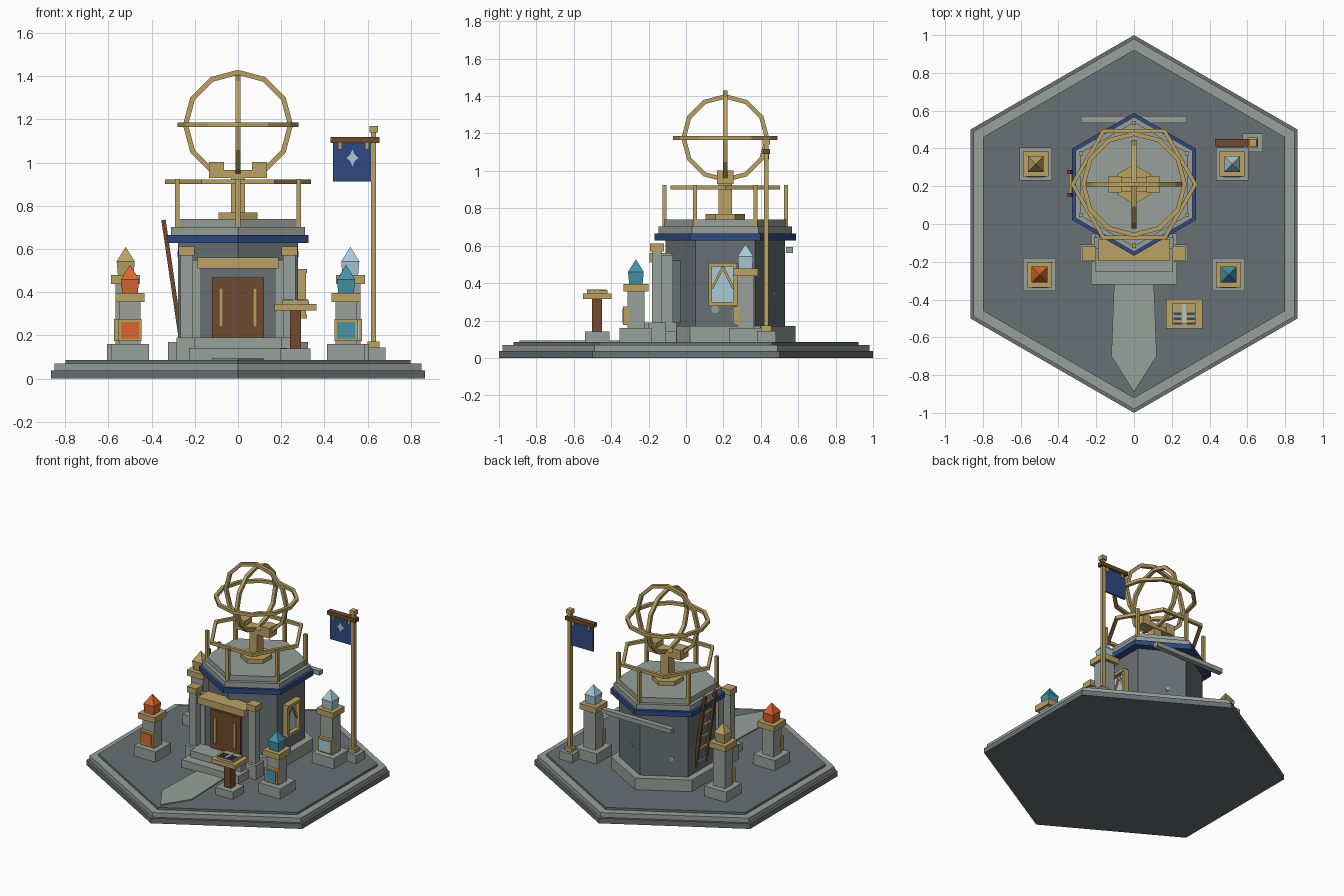
import bpy, bmesh, math
from mathutils import Matrix, Vector

if "Cube" in bpy.data.objects:
    bpy.data.objects.remove(bpy.data.objects["Cube"])


def srgb(*c):
    return [((v / 255 + 0.055) / 1.055) ** 2.4 for v in c] + [1]


COLOURS = {
    "dark_stone": (104, 112, 116), "light_stone": (152, 160, 154), "brass": (186, 162, 100),
    "deep_blue": (48, 72, 128), "wood": (112, 74, 46), "orange": (218, 102, 48),
    "teal": (70, 146, 170), "pale_blue": (168, 204, 216)}
MATS = {}
for key, rgb in COLOURS.items():
    MATS[key] = bpy.data.materials.new(key)
    MATS[key].diffuse_color = srgb(*rgb)


def finish(name, bm, mat):
    bmesh.ops.recalc_face_normals(bm, faces=bm.faces)
    me = bpy.data.meshes.new(name)
    bm.to_mesh(me)
    bm.free()
    me.materials.append(MATS[mat])
    ob = bpy.data.objects.new(name, me)
    bpy.context.collection.objects.link(ob)
    return ob


def box(name, x, y, z, mat):
    """Box from (min, max) pairs."""
    bm = bmesh.new()
    size = Matrix.Diagonal((x[1] - x[0], y[1] - y[0], z[1] - z[0], 1))
    mid = Matrix.Translation((sum(x) / 2, sum(y) / 2, sum(z) / 2))
    bmesh.ops.create_cube(bm, size=1, matrix=mid @ size)
    return finish(name, bm, mat)


def post(name, cx, cy, hx, hy, z0, z1, mat):
    return box(name, (cx - hx, cx + hx), (cy - hy, cy + hy), (z0, z1), mat)


def loft(name, centre, levels, n, start, mat):
    """Stacked n-gons from (radius, z) levels."""
    bm = bmesh.new()
    rows = []
    for r, z in levels:
        rows.append([bm.verts.new((centre[0] + r * math.cos(start + math.tau * i / n),
                                   centre[1] + r * math.sin(start + math.tau * i / n), z))
                     for i in range(n)])
    for a, b in zip(rows, rows[1:]):
        for i in range(n):
            j = (i + 1) % n
            bm.faces.new((a[i], a[j], b[j], b[i]))
    bm.faces.new(rows[0][::-1])
    bm.faces.new(rows[-1])
    return finish(name, bm, mat)


def ring(name, loc, rot, r, width, height, n, mat):
    """Faceted hoop with a rectangular section."""
    bm = bmesh.new()
    rows = []
    for i in range(n):
        a = math.tau * i / n
        rows.append([bm.verts.new((q * math.cos(a), q * math.sin(a), h)) for q, h in
                     ((r, -height / 2), (r, height / 2), (r - width, height / 2), (r - width, -height / 2))])
    for i in range(n):
        a, b = rows[i], rows[(i + 1) % n]
        for k in range(4):
            bm.faces.new((a[k], b[k], b[(k + 1) % 4], a[(k + 1) % 4]))
    ob = finish(name, bm, mat)
    ob.location, ob.rotation_euler = loc, rot
    return ob


def plate(name, pts, depth, mat):
    """Flat outline extruded along depth."""
    bm = bmesh.new()
    f = bm.faces.new([bm.verts.new(p) for p in pts])
    ext = bmesh.ops.extrude_face_region(bm, geom=[f])
    bmesh.ops.translate(bm, vec=depth, verts=[v for v in ext["geom"] if isinstance(v, bmesh.types.BMVert)])
    return finish(name, bm, mat)


def beam(name, a, b, w, d, mat):
    """Bar between two points."""
    a, b = Vector(a), Vector(b)
    bm = bmesh.new()
    bmesh.ops.create_cube(bm, size=1, matrix=Matrix.Diagonal((w, d, (b - a).length, 1)))
    ob = finish(name, bm, mat)
    ob.location = (a + b) / 2
    ob.rotation_euler = (b - a).to_track_quat('Z', 'Y').to_euler()
    return ob


UP = math.pi / 2
C = (0, 0.21)

# Hexagonal terrace and pointed path
loft("terrace_foot", (0, 0), [(1, 0), (1, .037)], 6, UP, "dark_stone")
loft("terrace_rim", (0, 0), [(.98, .037), (.98, .07)], 6, UP, "light_stone")
loft("terrace_floor", (0, 0), [(.922, .07), (.922, .086)], 6, UP, "dark_stone")
plate("path", [(-.105, -.3, .084), (-.12, -.7, .084), (0, -.89, .084), (.12, -.7, .084), (.105, -.3, .084)],
      (0, 0, .01), "light_stone")

# Tower body and roof tiers
loft("tower_foundation", C, [(.375, .084), (.375, .17)], 6, UP, "light_stone")
loft("tower_wall", C, [(.32, .17), (.32, .64)], 6, UP, "dark_stone")
loft("blue_band", C, [(.378, .628), (.378, .664)], 6, UP, "deep_blue")
loft("roof_lower", C, [(.357, .664), (.357, .702)], 6, UP, "light_stone")
loft("roof_upper", C, [(.33, .702), (.33, .74)], 6, UP, "light_stone")
box("rear_beam", (-.28, .28), (.535, .572), (.56, .592), "light_stone")

# Wall patches: angle of face, offset along it, height
for k, (ang, off, z, s) in enumerate([(0, -.055, .26, .022), (60, .04, .34, .016), (-60, -.02, .34, .018),
                                      (120, .05, .3, .018)]):
    a = math.radians(ang)
    nrm, tan = Vector((math.cos(a), math.sin(a), 0)), Vector((-math.sin(a), math.cos(a), 0))
    base = Vector((0, .21, z)) + nrm * .275 + tan * off
    plate(f"wall_patch_{k}", [base + tan * s * math.cos(math.tau * i / 6) + Vector((0, 0, s * math.sin(math.tau * i / 6)))
                              for i in range(6)], nrm * .008, "light_stone")

# Entrance: steps, porch, door
box("step_lower", (-.228, .228), (-.32, -.05), (.084, .142), "light_stone")
box("step_upper", (-.203, .203), (-.255, -.05), (.142, .19), "light_stone")
box("porch_panel", (-.185, .185), (-.125, -.03), (.19, .52), "dark_stone")
box("lintel", (-.187, .187), (-.195, -.08), (.51, .56), "brass")
for s, side in ((-1, "left"), (1, "right")):
    post(f"jamb_{side}", s * .193, -.1, .018, .03, .17, .55, "light_stone")
    post(f"column_base_{side}", s * .24, -.155, .045, .047, .084, .19, "light_stone")
    post(f"column_{side}", s * .238, -.155, .029, .026, .19, .57, "light_stone")
    post(f"column_cap_{side}", s * .238, -.155, .037, .037, .57, .612, "brass")
    post(f"door_{side}", s * .0605, -.13, .0595, .012, .19, .468, "wood")
    post(f"door_handle_{side}", s * .078, -.147, .009, .007, .24, .42, "brass")

# Side window
WX = .277
box("window_pane", (WX - .01, WX + .012), (.13, .262), (.29, .495), "pale_blue")
for y0 in (.12, .255):
    box("window_side", (WX - .01, .315), (y0, y0 + .018), (.28, .505), "brass")
for z0 in (.278, .488):
    box("window_rail", (WX - .01, .32), (.12, .273), (z0, z0 + .02), "brass")
for s in (-1, 1):
    beam("window_brace", (WX + .015, .197, .485), (WX + .015, .197 + s * .058, .37), .012, .014, "brass")

# Leaning ladder
for y in (.155, .275):
    beam("ladder_rail", (-.264, y, .18), (-.345, y, .735), .02, .02, "wood")
for i in range(6):
    t = (i + .7) / 6.3
    beam("ladder_rung", (-.264 - .081 * t, .155, .18 + .555 * t), (-.264 - .081 * t, .275, .18 + .555 * t),
         .014, .014, "brass")

# Roof railing
for i in range(6):
    a = UP + math.tau * i / 6
    post(f"rail_post_{i}", .325 * math.cos(a), .21 + .325 * math.sin(a), .011, .011, .70, .925, "brass")
ring("roof_rail", (0, .21, .912), (0, 0, 0), .337, .024, .022, 6, "brass")

# Armillary stand and hoops
loft("stand_base", C, [(.105, .74), (.105, .77)], 6, UP, "brass")
post("stand_column", 0, .21, .032, .035, .77, .95, "brass")
post("cradle_bar", 0, .21, .08, .04, .93, .965, "brass")
for s in (-1, 1):
    post("cradle_block", s * .1, .21, .035, .043, .93, 1.003, "brass")
mid = (0, .21, 1.175)
ring("hoop_horizontal", mid, (0, 0, 0), .28, .024, .022, 12, "brass")
ring("hoop_front", mid, (UP, 0, 0), .255, .024, .024, 12, "brass")
ring("hoop_side", mid, (0, UP, 0), .235, .024, .024, 12, "brass")

# Crystal pedestals
for x, y, rise, gem in ((-.5, -.268, 0, "orange"), (.5, -.268, 0, "teal"),
                        (-.52, .318, .083, "brass"), (.52, .318, .083, "pale_blue")):
    post(f"pedestal_base_{gem}", x, y, .087, .087, .084, .16, "light_stone")
    post(f"pedestal_shaft_{gem}", x, y, .048, .045, .16, .357 + rise, "light_stone")
    post(f"pedestal_cap_{gem}", x, y, .067, .067, .355 + rise, .396 + rise, "brass")
    post(f"panel_frame_{gem}", x, y - .05, .053, .018, .175, .275, "brass")
    post(f"panel_{gem}", x, y - .069, .041, .003, .187, .263, gem)
    q = math.sqrt(2)
    loft(f"crystal_{gem}", (x, y), [(.036 * q, .396 + rise), (.042 * q, .46 + rise), (.001, .526 + rise)],
         4, math.pi / 4, gem)

# Reading stand
X, Y = .266, -.475
post("reading_base", X, Y, .07, .065, .084, .14, "light_stone")
post("reading_post", X, Y, .026, .027, .14, .315, "wood")
post("reading_table", X, Y, .097, .077, .315, .345, "brass")
post("reading_tablet", X, Y, .063, .055, .345, .362, "brass")
post("tablet_spine", X, Y, .009, .05, .362, .367, "pale_blue")
for s in (-1, 1):
    for i in range(3):
        post("tablet_line", X + s * .036, Y - .052 + i * .026, .022, .006, .362, .367, "deep_blue")

# Banner pole
X, Y = .628, .43
post("pole_base", X, Y, .054, .05, .084, .145, "light_stone")
post("pole_collar", X, Y, .028, .028, .145, .172, "brass")
post("pole", X, Y, .012, .012, .172, 1.145, "brass")
post("pole_finial", X, Y, .02, .02, 1.14, 1.17, "brass")
box("banner_bar", (.428, .655), (Y - .02, Y + .02), (1.09, 1.118), "wood")
box("banner", (.44, .615), (Y - .006, Y + .006), (.912, 1.095), "deep_blue")
for x in (.472, .598):
    post("banner_clip", x, Y, .009, .014, 1.06, 1.1, "brass")
star = []
for i in range(8):
    r = (.04, .021)[i % 2]
    a = math.tau * i / 8
    star.append((.53 + .7 * r * math.cos(a), Y - .006, 1.022 + r * math.sin(a)))
plate("banner_emblem", star, (0, -.005, 0), "pale_blue")

for m in bpy.data.materials:
    if m.users and not m.is_grease_pencil:
        m.use_nodes = True
        m.node_tree.nodes["Principled BSDF"].inputs["Base Color"].default_value = m.diffuse_color
